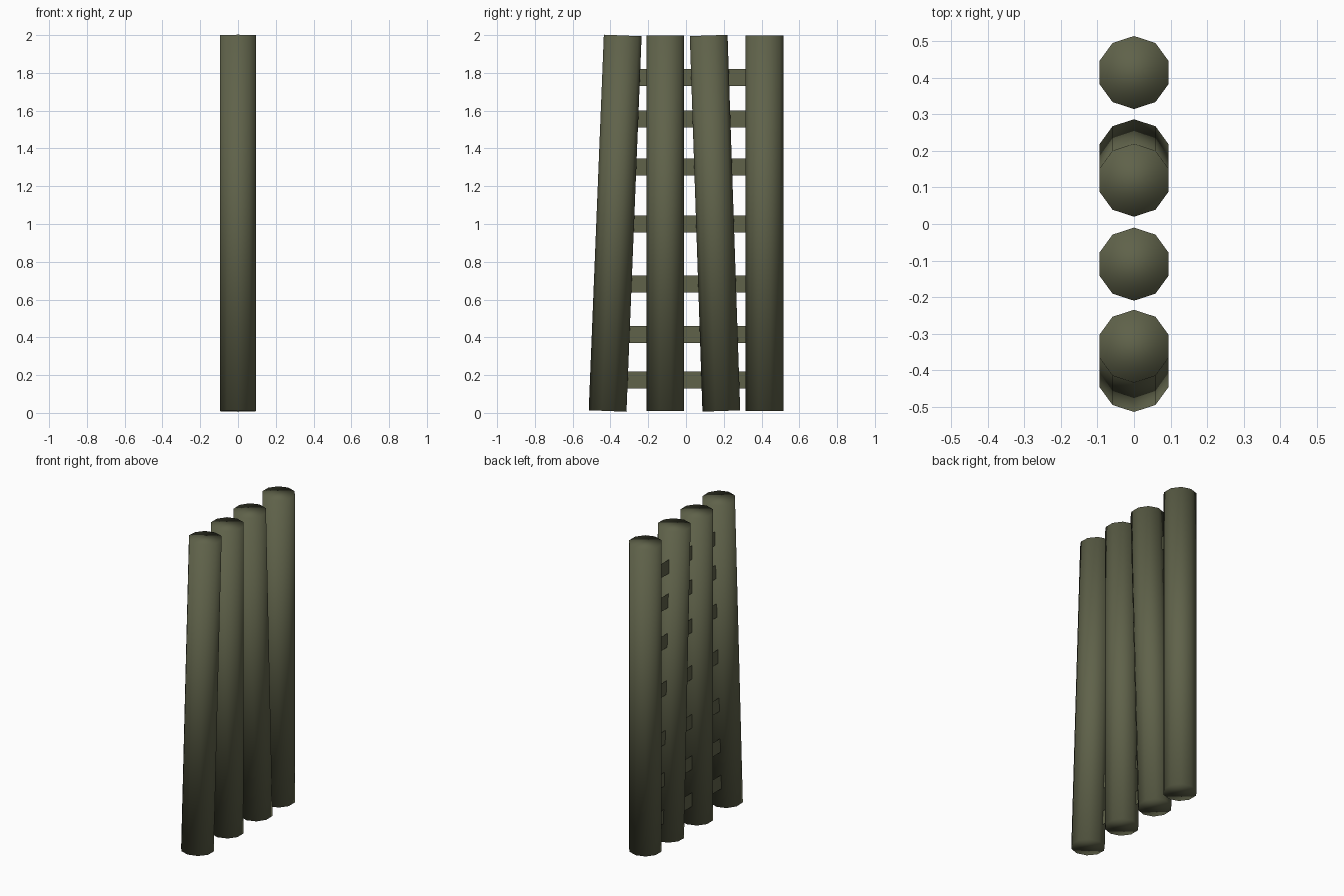
import bpy, math
from mathutils import Vector

if "Cube" in bpy.data.objects:
    bpy.data.objects.remove(bpy.data.objects["Cube"])

wood = bpy.data.materials.new("olive_wood")
wood.diffuse_color = (0.115, 0.122, 0.068, 1)
wood.use_nodes = True
wood.node_tree.nodes["Principled BSDF"].inputs["Base Color"].default_value = wood.diffuse_color


def post(name, y_bottom, y_top, z_bottom=0.01, z_top=1.998):
    """Ten-sided round post running between two points in the x = 0 plane."""
    a, b = Vector((0, y_bottom, z_bottom)), Vector((0, y_top, z_top))
    bpy.ops.mesh.primitive_cylinder_add(
        vertices=10, radius=0.1, depth=(b - a).length, location=(a + b) / 2,
        rotation=(-math.atan2(y_top - y_bottom, z_top - z_bottom), 0, 0))
    ob = bpy.context.object
    ob.name = name
    ob.data.materials.append(wood)
    bpy.ops.object.shade_smooth()


def rung(name, z, x=-0.03, y0=-0.36, y1=0.40, h=0.09):
    """Flat paper-thin slat passing through all the posts."""
    me = bpy.data.meshes.new(name)
    me.from_pydata([(x, y0, z - h / 2), (x, y1, z - h / 2),
                    (x, y1, z + h / 2), (x, y0, z + h / 2)], [], [(0, 1, 2, 3)])
    me.materials.append(wood)
    bpy.context.collection.objects.link(bpy.data.objects.new(name, me))


# Four posts, two of them leaning
for i, (yb, yt) in enumerate([(-0.415, -0.335), (-0.11, -0.11),
                              (0.187, 0.12), (0.415, 0.415)]):
    post(f"post_{i + 1}", yb, yt)

# Seven cross slats
for i, z in enumerate([0.175, 0.415, 0.683, 1.0, 1.303, 1.556, 1.775]):
    rung(f"cross_slat_{i + 1}", z)
